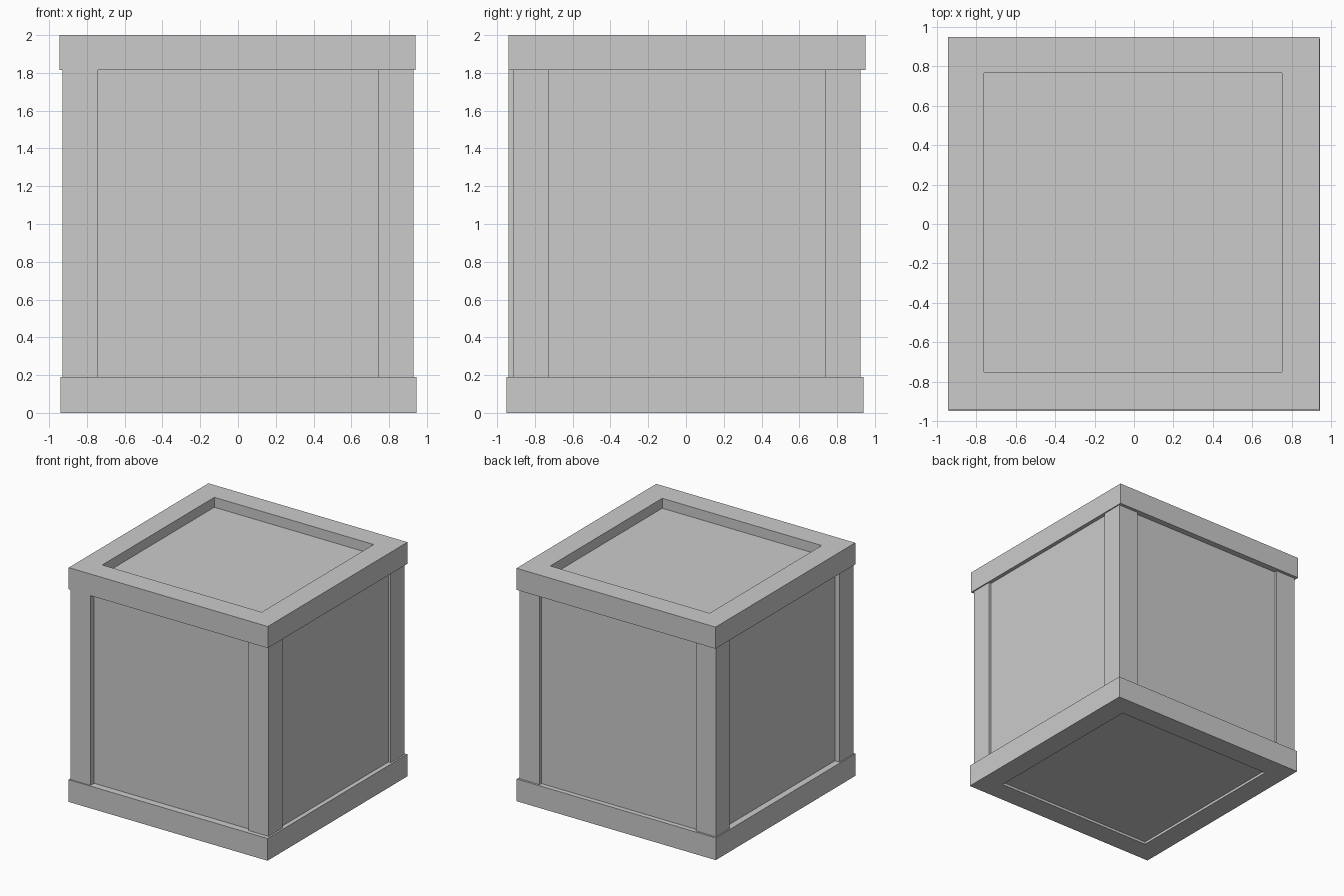
import bpy, bmesh

if "Cube" in bpy.data.objects:
    bpy.data.objects.remove(bpy.data.objects["Cube"])


def make_object(name, bm):
    bmesh.ops.recalc_face_normals(bm, faces=bm.faces[:])
    mesh = bpy.data.meshes.new(name)
    bm.to_mesh(mesh)
    bm.free()
    obj = bpy.data.objects.new(name, mesh)
    bpy.context.collection.objects.link(obj)
    return obj


def box(name, x, y, z):
    """Box from (low, high) ranges on each axis."""
    bm = bmesh.new()
    bmesh.ops.create_cube(bm, size=1)
    for v in bm.verts:
        v.co = [r[0] if c < 0 else r[1] for r, c in zip((x, y, z), v.co)]
    return make_object(name, bm)


def frame(name, outer, inner, z):
    """Rectangular ring; outer and inner are (x0, x1, y0, y1)."""
    bm = bmesh.new()

    def loop(r, h):
        x0, x1, y0, y1 = r
        return [bm.verts.new((x, y, h)) for x, y in
                ((x0, y0), (x1, y0), (x1, y1), (x0, y1))]

    loops = [loop(outer, z[0]), loop(outer, z[1]), loop(inner, z[1]), loop(inner, z[0])]
    for a, b in zip(loops, loops[1:] + loops[:1]):
        for i in range(4):
            j = (i + 1) % 4
            bm.faces.new((a[i], a[j], b[j], b[i]))
    return make_object(name, bm)


# Crate body: its faces are the recessed panels
box("crate_panels", (-0.885, 0.907), (-0.89, 0.898), (0.022, 1.915))

# Rims around the top and the base, slightly out of line with each other
frame("top_rim", (-0.945, 0.94, -0.94, 0.95), (-0.76, 0.75, -0.75, 0.765), (1.815, 2.0))
frame("base_rim", (-0.94, 0.945, -0.95, 0.94), (-0.755, 0.755, -0.76, 0.755), (0.0, 0.19))

# Corner posts
posts = {
    "front_left_post": ((-0.93, -0.74), (-0.94, -0.75)),
    "front_right_post": ((0.74, 0.93), (-0.913, -0.727)),
    "back_left_post": ((-0.93, -0.74), (0.738, 0.923)),
    "back_right_post": ((0.74, 0.93), (0.738, 0.923)),
}
for name, (x, y) in posts.items():
    box(name, x, y, (0.19, 1.815))
